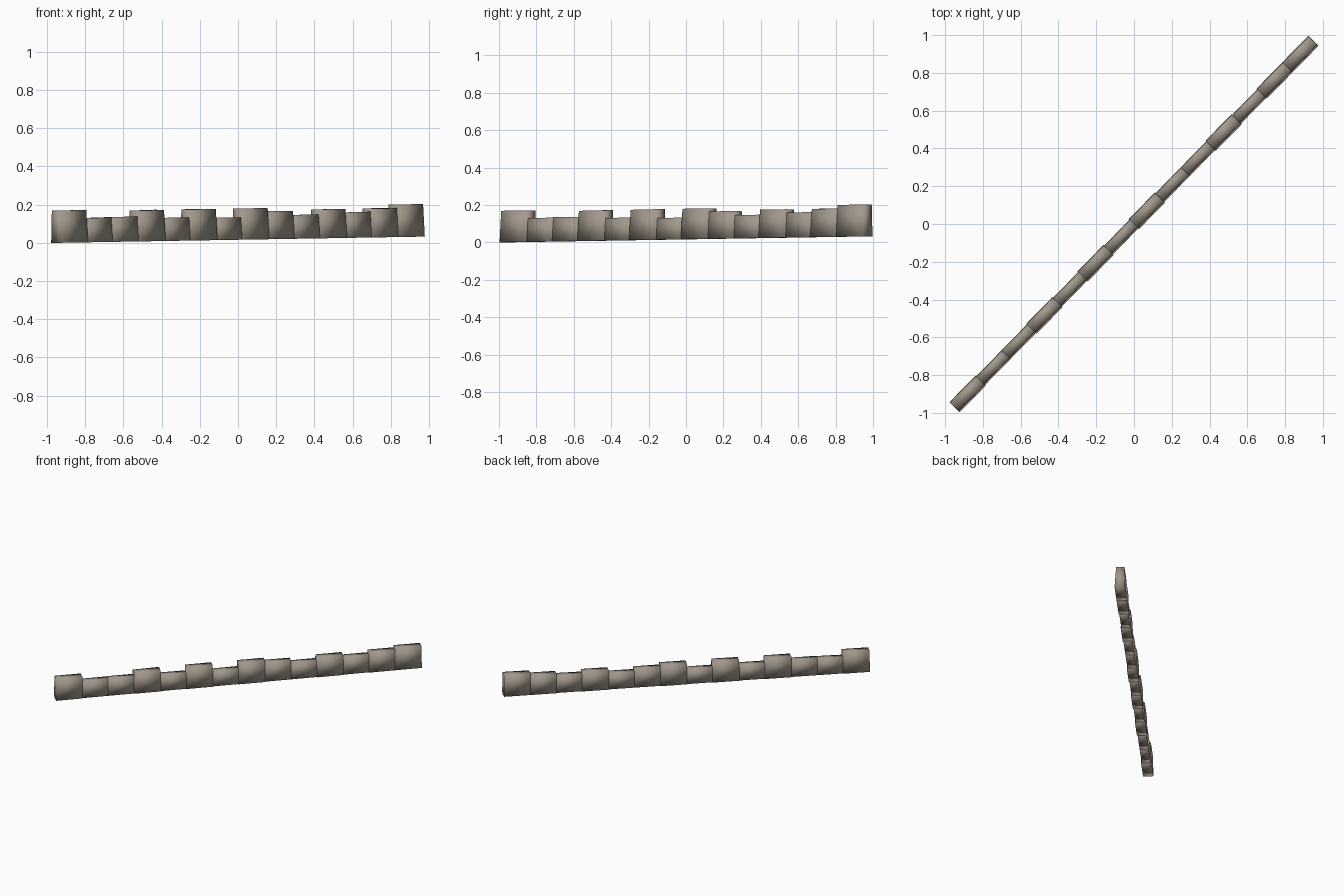
import bpy, bmesh, math, random
from mathutils import Matrix

random.seed(4)
cube = bpy.data.objects.get("Cube")
if cube:
    bpy.data.objects.remove(cube, do_unlink=True)

# Warm grey stone
stone = bpy.data.materials.new("warm_grey_stone")
stone.use_nodes = True
colour = (0.36, 0.315, 0.26, 1)
stone.diffuse_color = colour
stone.node_tree.nodes["Principled BSDF"].inputs["Base Color"].default_value = colour

TOPS = [.17, .13, .135, .17, .13, .175, .13, .18, .165, .145, .175, .16, .18, .20]
COUNT = len(TOPS)
PITCH = 2.712 / COUNT
ANGLE = math.radians(45.6)
RISE = 0.0023  # gentle climb of the footing, per block


def block(index, top):
    """One softly shaded kerb block, tapered towards its top."""
    bottom = RISE * index
    height = top - bottom
    tall = height > 0.15
    end = index in (0, COUNT - 1)
    width = 0.076 if tall or end else 0.066
    bm = bmesh.new()
    bmesh.ops.create_cube(bm, size=1)
    for v in bm.verts:
        upper = v.co.z > 0
        v.co.x *= PITCH + (0.002 if upper else 0.004)
        v.co.y *= width * (0.8 if upper else 1)
        if upper:
            v.co.y += 0.004
        v.co.z = bottom + (height if upper else 0)
        # The row climbs along its length; tops are slightly uneven
        v.co.z += v.co.x * RISE / PITCH + (random.uniform(-.002, .001) if upper else 0)
    along = (index - (COUNT - 1) / 2) * PITCH
    bmesh.ops.transform(
        bm, verts=bm.verts,
        matrix=Matrix.Rotation(ANGLE, 4, 'Z') @ Matrix.Translation((along, 0, 0.001)))
    bmesh.ops.recalc_face_normals(bm, faces=bm.faces)
    for f in bm.faces:
        f.smooth = True
    name = f"kerb_block_{index + 1}"
    mesh = bpy.data.meshes.new(name)
    bm.to_mesh(mesh)
    bm.free()
    mesh.materials.append(stone)
    bpy.context.collection.objects.link(bpy.data.objects.new(name, mesh))


for i, top in enumerate(TOPS):
    block(i, top)
